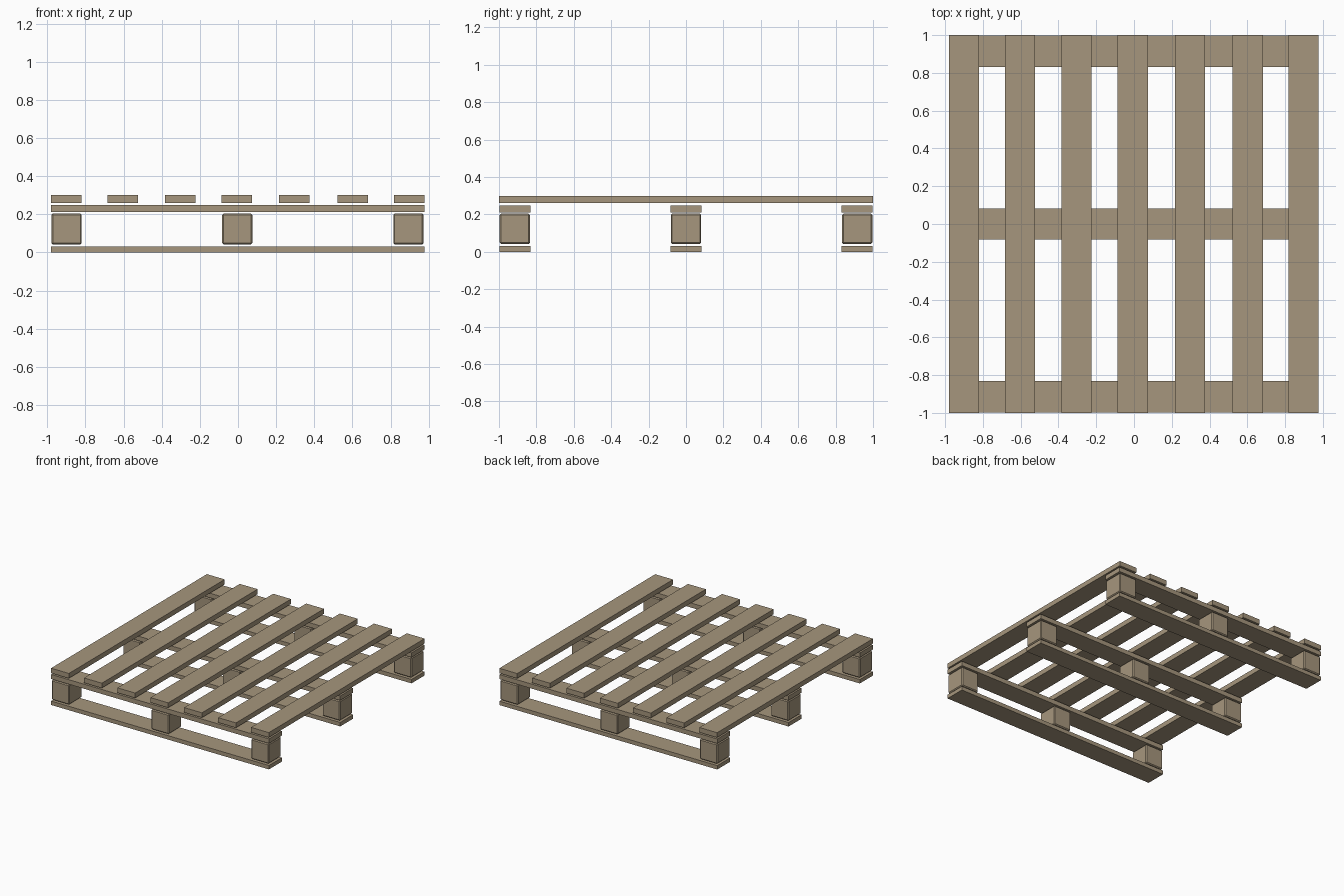
import bpy

if "Cube" in bpy.data.objects:
    bpy.data.objects.remove(bpy.data.objects["Cube"])

wood = bpy.data.materials.new("weathered_wood")
wood.diffuse_color = (0.38, 0.305, 0.205, 1)
wood.use_nodes = True
wood.node_tree.nodes["Principled BSDF"].inputs["Base Color"].default_value = wood.diffuse_color


def box(name, x, y, z, bevel=0.0):
    """Box from (min, max) ranges on each axis, with optional chamfer."""
    bpy.ops.mesh.primitive_cube_add(size=1, location=[sum(r) / 2 for r in (x, y, z)])
    ob = bpy.context.object
    ob.name = name
    for v in ob.data.vertices:
        for i, r in enumerate((x, y, z)):
            v.co[i] *= r[1] - r[0]
    ob.data.materials.append(wood)
    if bevel:
        m = ob.modifiers.new("chamfer", "BEVEL")
        m.width = bevel
        m.segments = 1
    return ob


# Three rows: bottom runner, cross board and three spacer blocks each
for row, cy in zip(("front", "middle", "back"), (-0.915, 0.0, 0.915)):
    y = (cy - 0.083, cy + 0.083)
    box(row + "_bottom_runner", (-0.98, 0.977), y, (0.0, 0.032))
    box(row + "_cross_board", (-0.98, 0.977), y, (0.211, 0.248))
    for side, cx in zip(("left", "centre", "right"), (-0.899, -0.004, 0.894)):
        box(f"{row}_{side}_block", (cx - 0.079, cx + 0.079),
            (cy - 0.081, cy + 0.081), (0.042, 0.204), 0.007)

# Seven deck slats running front to back
for i, cx in enumerate((-0.9, -0.604, -0.304, -0.007, 0.296, 0.602, 0.897)):
    box(f"deck_slat_{i + 1}", (cx - 0.08, cx + 0.08), (-1.0, 1.0), (0.26, 0.30))
